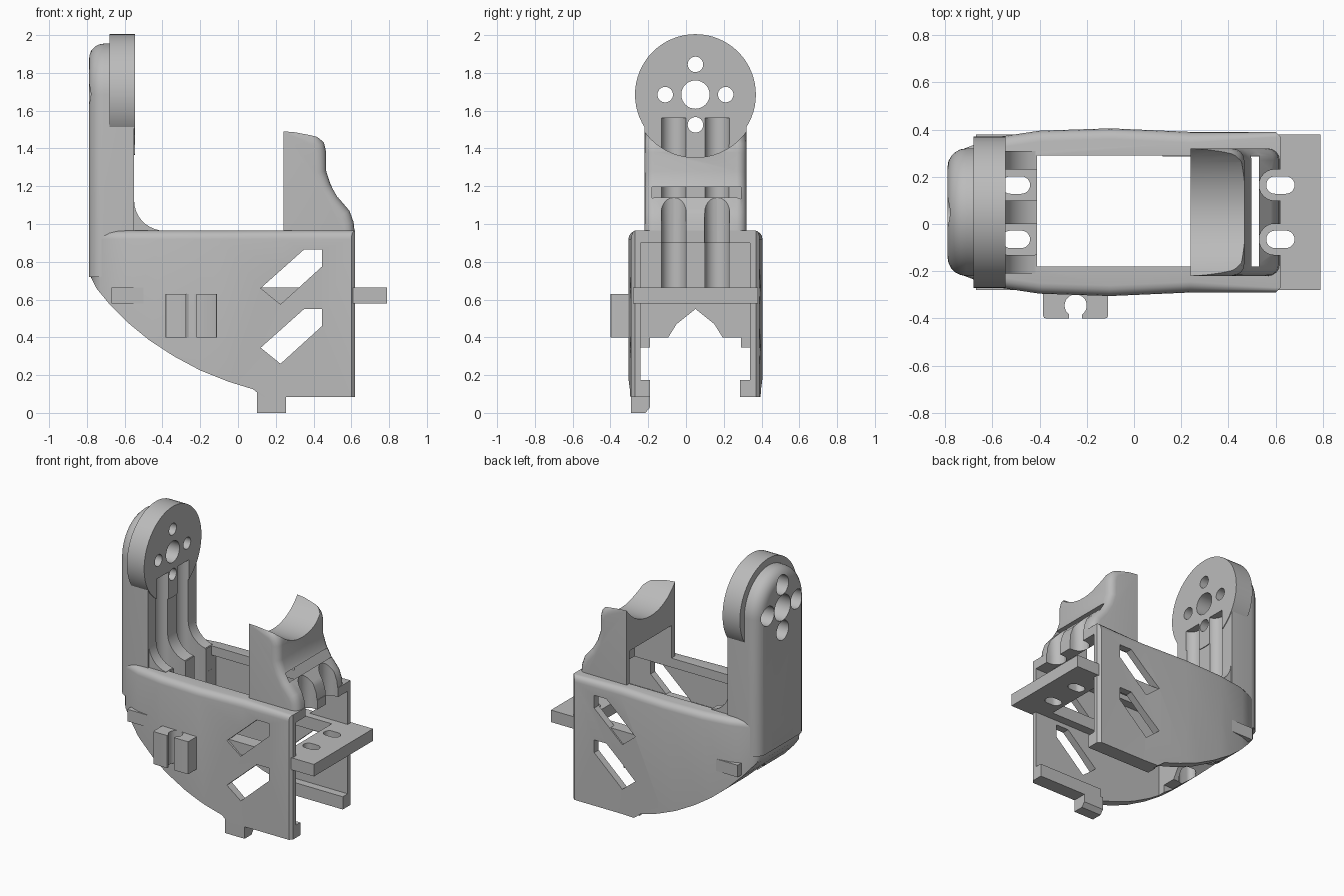
import bpy, bmesh, math
from mathutils import Vector

if "Cube" in bpy.data.objects:
    bpy.data.objects.remove(bpy.data.objects["Cube"])

grey = bpy.data.materials.new("plain grey")
grey.use_nodes = True
grey.diffuse_color = (0.5, 0.5, 0.5, 1)
grey.node_tree.nodes["Principled BSDF"].inputs["Base Color"].default_value = (0.5, 0.5, 0.5, 1)

CY = 0.05            # mid plane of the bracket
HUB = 1.685          # height of the hub axis
SLOTS = (-0.065, 0.165)


def place(axis, u, v, w):
    return {"x": (w, u, v), "y": (u, w, v), "z": (u, v, w)}[axis]


def prism(name, pts, axis, a, b, bevel=None, size=0.05, segs=4):
    """Extrude a closed outline along an axis; bevel edges chosen by a rule."""
    bm = bmesh.new()
    face = bm.faces.new([bm.verts.new(place(axis, u, v, a)) for u, v in pts])
    out = bmesh.ops.extrude_face_region(bm, geom=[face])
    shift = Vector(place(axis, 0, 0, b - a))
    for g in out["geom"]:
        if isinstance(g, bmesh.types.BMVert):
            g.co += shift
    bmesh.ops.recalc_face_normals(bm, faces=bm.faces)
    if bevel:
        edges = [e for e in bm.edges if bevel(e.verts[0].co, e.verts[1].co)]
        bmesh.ops.bevel(bm, geom=edges, offset=size, segments=segs, profile=0.5,
                        affect="EDGES", clamp_overlap=False)
        bmesh.ops.recalc_face_normals(bm, faces=bm.faces)
    me = bpy.data.meshes.new(name)
    bm.to_mesh(me)
    bm.free()
    ob = bpy.data.objects.new(name, me)
    bpy.context.collection.objects.link(ob)
    me.materials.append(grey)
    return ob


def box(name, x, y, z):
    return prism(name, [(x[0], y[0]), (x[1], y[0]), (x[1], y[1]), (x[0], y[1])], "z", *z)


def arc(cx, cy, r, a0, a1, n):
    return [(cx + r * math.cos(math.radians(a0 + (a1 - a0) * i / n)),
             cy + r * math.sin(math.radians(a0 + (a1 - a0) * i / n))) for i in range(n + 1)]


def disc(name, u, v, r, axis, a, b, n=48):
    return prism(name, arc(u, v, r, 0, 360, n)[:-1], axis, a, b)


def stadium(x0, x1, y, r, z0, z1):
    pts = arc(x0 + r, y, r, 90, 270, 12) + arc(x1 - r, y, r, -90, 90, 12)
    return prism("cutter", pts, "z", z0, z1)


def boolean(ob, cutters, op="DIFFERENCE"):
    bpy.context.view_layer.objects.active = ob
    for c in cutters:
        m = ob.modifiers.new("cut", "BOOLEAN")
        m.operation, m.solver, m.object = op, "EXACT", c
        bpy.ops.object.modifier_apply(modifier=m.name)
        bpy.data.objects.remove(c)


def channels(x0, x1, top):
    """Screwdriver channels above the mounting plate."""
    return [stadium(x0, x1, y, 0.066, 0.62, top) for y in SLOTS]


def screw_slots(x0, x1):
    return [stadium(x0, x1, y, 0.037, 0.2, 1.0) for y in SLOTS]


# Hull: plan outline trimmed by the curved side profile
half = [(-0.79, 0.12), (-0.775, 0.21), (-0.73, 0.265), (-0.6, 0.315), (-0.4, 0.345),
        (-0.1, 0.355), (0.24, 0.34), (0.6, 0.34), (0.62, 0.32)]
plan = [(x, CY - h) for x, h in half] + [(x, CY + h) for x, h in reversed(half)]
hull = prism("hull", plan, "z", 0.0, 0.965,
             lambda p, q: min(p.z, q.z) > 0.9 and max(p.x, q.x) < 0.61, 0.045)
side = [(0.7, 0.085), (0.13, 0.085), (0.08, 0.125), (-0.05, 0.165), (-0.2, 0.225), (-0.34, 0.3),
        (-0.47, 0.385), (-0.58, 0.475), (-0.68, 0.575), (-0.75, 0.66), (-0.79, 0.74),
        (-0.85, 0.8), (-0.85, 1.1), (0.7, 1.1)]
boolean(hull, [prism("cutter", side, "y", -0.6, 0.7)], "INTERSECT")

# Hollow the hull: pocket, top opening, open underside
boolean(hull, [
    box("cutter", (-0.41, 0.7), (-0.24, 0.34), (-0.1, 0.9)),
    box("cutter", (-0.4105, 0.53), (-0.18, 0.29), (0.8, 1.2)),
    box("cutter", (-0.65, -0.4), (-0.19, 0.29), (0.0, 0.4)),
    prism("cutter", [(-0.1, 0.39), (-0.05, 0.47), (CY, 0.55), (0.15, 0.47), (0.2, 0.39)],
          "x", -0.85, -0.4)])
boolean(hull, channels(-0.6, -0.36, 1.2) + channels(0.53, 0.8, 1.2) + screw_slots(-0.56, -0.44))

# Slanted windows through both walls
for z in (0, 0.315):
    win = [(0.12, 0.345), (0.225, 0.26), (0.445, 0.46), (0.445, 0.55), (0.35, 0.55)]
    boolean(hull, [prism("cutter", [(x, h + z) for x, h in win], "y", -0.6, 0.7)])

# Inward lips along the lower wall edges and the locking tab
for name, y in (("front_lip", (-0.25, -0.19)), ("back_lip", (0.285, 0.35))):
    box(name, (0.12, 0.62), y, (0.085, 0.175))
prism("locking_tab", [(-0.29, 0.0), (-0.215, 0.0), (-0.19, 0.03), (-0.19, 0.12), (-0.29, 0.12)],
      "x", 0.1, 0.255)

# Mounting plate with central opening and slots
plate = box("mounting_plate", (-0.67, 0.79), (-0.28, 0.38), (0.58, 0.665))
boolean(plate, [box("cutter", (-0.41, 0.53), (-0.18, 0.29), (0.5, 0.8))]
        + screw_slots(-0.56, -0.44) + screw_slots(0.56, 0.68))

# Upright arm with rounded back edge
outline = [(CY - 0.27, 0.72)] + arc(CY, HUB, 0.27, 180, 0, 32) + [(CY + 0.27, 0.72)]
arm = prism("arm", outline, "x", -0.79, -0.55,
            lambda p, q: max(p.x, q.x) < -0.78 and max(p.z, q.z) > 0.73, 0.08, 5)

# Hub disc and the blend at the foot of the arm
hub = disc("hub_disc", CY, HUB, 0.32, "x", -0.68, -0.545, 64)
foot = prism("arm_fillet", [(-0.6, 0.9), (-0.6, 1.13), (-0.55, 1.13)]
             + arc(-0.39, 1.125, 0.16, 180, 260, 8) + [(-0.415, 0.9)], "y", CY - 0.26, CY + 0.26)
for ob, top in ((arm, 1.56), (hub, 1.56), (foot, 1.3)):
    boolean(ob, channels(-0.6, -0.36, top))
boolean(arm, screw_slots(-0.56, -0.44))

# Hub bores with recesses behind
bores = [(CY, HUB, 0.075, 0.09)]
bores += [(CY + 0.16 * dy, HUB + 0.16 * dz, 0.041, 0.068)
          for dy, dz in ((1, 0), (-1, 0), (0, 1), (0, -1))]
for y, z, r, wide in bores:
    boolean(hub, [disc("cutter", y, z, r, "x", -0.9, -0.4, 32)])
    boolean(arm, [disc("cutter", y, z, r, "x", -0.9, -0.4, 32),
                  disc("cutter", y, z, wide, "x", -0.9, -0.68, 32)])

# Saddle hood: profile with softened outer corners
hood_side = [(0.24, 0.93), (0.24, 1.49), (0.37, 1.49), (0.42, 1.47), (0.455, 1.43), (0.467, 1.38),
             (0.467, 1.28), (0.49, 1.21), (0.53, 1.14), (0.59, 1.07), (0.612, 1.01), (0.62, 0.93)]
hood = prism("saddle_hood", hood_side, "y", CY - 0.27, CY + 0.27,
             lambda p, q: abs(p.y - q.y) < 0.01 and min(p.x, q.x) > 0.36 and max(p.z, q.z) > 0.94,
             0.05, 4)
boolean(hood, [disc("cutter", CY, HUB, 0.333, "x", 0.1, 0.8, 64),
               box("cutter", (0.2, 0.53), (-0.18, 0.29), (0.8, 1.195))]
        + channels(0.53, 0.8, 1.3))

# Cable clip on the front wall
clip = prism("cable_clip", [(-0.385, -0.4), (-0.11, -0.4), (-0.11, -0.27), (-0.385, -0.27)],
             "z", 0.4, 0.63, lambda p, q: abs(p.z - q.z) > 0.1 and max(p.y, q.y) < -0.35, 0.012, 2)
boolean(clip, [disc("cutter", -0.247, -0.345, 0.047, "z", 0.3, 0.7, 24),
               box("cutter", (-0.275, -0.22), (-0.5, -0.345), (0.3, 0.7))])

# Smooth curved faces, keep edges crisp
bpy.ops.object.select_all(action="DESELECT")
for ob in bpy.context.scene.objects:
    if ob.type == "MESH" and grey.name in ob.data.materials:
        ob.select_set(True)
        bpy.context.view_layer.objects.active = ob
bpy.ops.object.shade_smooth_by_angle(angle=math.radians(30))
